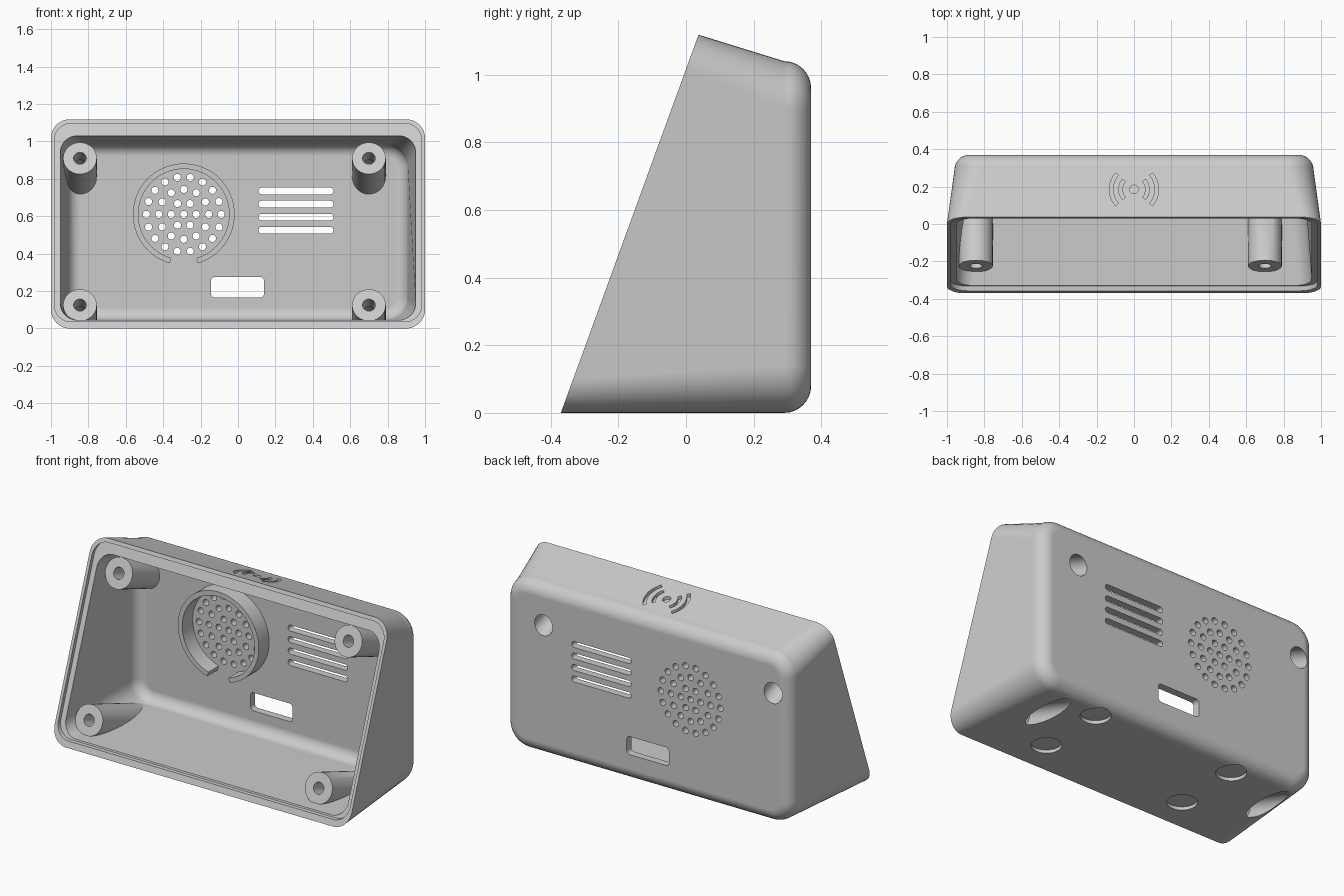
import bpy, bmesh, math
from mathutils import Vector

if "Cube" in bpy.data.objects:
    bpy.data.objects.remove(bpy.data.objects["Cube"], do_unlink=True)

grey = bpy.data.materials.new("light grey plastic")
grey.use_nodes = True
COLOUR = (0.6, 0.6, 0.6, 1)
grey.diffuse_color = COLOUR
grey.node_tree.nodes["Principled BSDF"].inputs["Base Color"].default_value = COLOUR

TILT = math.radians(20)                       # lean of the open front
AXIS = Vector((0, math.cos(TILT), -math.sin(TILT)))


def front_y(z, depth=0):
    return -0.37 + z * math.tan(TILT) + depth


def top_z(y):
    return 1.118 - 0.308 * (y - 0.037)


# ---------- helpers ----------
def finish(name, bm):
    bmesh.ops.recalc_face_normals(bm, faces=bm.faces)
    mesh = bpy.data.meshes.new(name)
    bm.to_mesh(mesh)
    bm.free()
    mesh.materials.append(grey)
    obj = bpy.data.objects.new(name, mesh)
    bpy.context.scene.collection.objects.link(obj)
    return obj


def loft(bm, rings):
    loops = [[bm.verts.new(p) for p in ring] for ring in rings]
    for a, b in zip(loops, loops[1:]):
        for i in range(len(a)):
            j = (i + 1) % len(a)
            bm.faces.new((a[i], a[j], b[j], b[i]))
    bm.faces.new(loops[0])
    bm.faces.new(loops[-1])


def cylinder(bm, start, axis, r, length, seg=32):
    axis = Vector(axis).normalized()
    mat = axis.to_track_quat('Z', 'Y').to_matrix().to_4x4()
    mat.translation = Vector(start) + axis * length / 2
    bmesh.ops.create_cone(bm, cap_ends=True, segments=seg, radius1=r,
                          radius2=r, depth=length, matrix=mat)


def rounded_rect(x0, x1, z0, z1, r, seg=10):
    pts = []
    corners = ((x1 - r, z1 - r), (x0 + r, z1 - r), (x0 + r, z0 + r), (x1 - r, z0 + r))
    for k, (cx, cz) in enumerate(corners):
        for i in range(seg + 1):
            a = math.pi / 2 * (k + i / seg)
            pts.append((cx + r * math.cos(a), cz + r * math.sin(a)))
    return pts


def arc_band(cx, cy, r0, r1, a0, a1, seg):
    angles = [math.radians(a0 + (a1 - a0) * i / seg) for i in range(seg + 1)]
    outer = [(cx + r1 * math.cos(a), cy + r1 * math.sin(a)) for a in angles]
    inner = [(cx + r0 * math.cos(a), cy + r0 * math.sin(a)) for a in reversed(angles)]
    return outer + inner


def slant_ring(hw, z0, z1, r, depth):
    return [(x, front_y(z, depth), z) for x, z in rounded_rect(-hw, hw, z0, z1, r)]


def filleted_back(hw, z0, z1, r, back, f, steps=8):
    rings = []
    for i in range(steps + 1):
        a = math.pi / 2 * i / steps
        d = f * (1 - math.cos(a))
        y = back - f + f * math.sin(a)
        rings.append([(x, y, z) for x, z in
                      rounded_rect(-hw + d, hw - d, z0 + d, z1 - d, r - d)])
    return rings


def boolean(target, tool, op='DIFFERENCE', keep=False):
    mod = target.modifiers.new("cut", 'BOOLEAN')
    mod.operation = op
    mod.solver = 'EXACT'
    mod.object = tool
    bpy.context.view_layer.update()
    with bpy.context.temp_override(object=target, active_object=target):
        bpy.ops.object.modifier_apply(modifier=mod.name)
    if not keep:
        bpy.data.objects.remove(tool, do_unlink=True)


# ---------- housing: outer form ----------
def outer_form(name):
    bm = bmesh.new()
    loft(bm, [slant_ring(1, 0, 1.118, 0.1, 0)]
         + filleted_back(0.96, 0, 1.04, 0.14, 0.37, 0.08))
    return finish(name, bm)


housing = outer_form("housing")

# cavity and stepped lip
bm = bmesh.new()
loft(bm, [slant_ring(0.95, 0.045, 1.03, 0.09, -0.1),
          slant_ring(0.95, 0.045, 1.03, 0.09, 0.03)]
     + filleted_back(0.908, 0.045, 0.985, 0.12, 0.325, 0.065))
boolean(housing, finish("cavity_cutter", bm))
bm = bmesh.new()
loft(bm, [slant_ring(0.982, 0.036, 1.096, 0.09, d) for d in (-0.1, 0.025)])
boolean(housing, finish("lip_cutter", bm))

# ---------- screw posts, trimmed to the housing form ----------
post_starts = [Vector((x, front_y(z, 0.1), z)) for x in (-0.845, 0.70) for z in (0.125, 0.91)]
bm = bmesh.new()
for p in post_starts:
    cylinder(bm, p, AXIS, 0.09, 0.8, 40)
posts = finish("screw_posts", bm)
boolean(posts, outer_form("trim_form"), 'INTERSECT')
boolean(housing, posts, 'UNION')

# counterbores from outside, then narrow screw holes
for r, start, length in ((0.06, 0.12, 0.9), (0.034, -0.05, 0.25)):
    bm = bmesh.new()
    for p in post_starts:
        cylinder(bm, p + AXIS * start, AXIS, r, length)
    boolean(housing, finish("bore_cutter", bm))

# ---------- back openings: speaker grille, vents, cable window ----------
SPEAKER_X, SPEAKER_Z = -0.29, 0.61
bm = bmesh.new()
for ring in range(4):
    count = max(1, 6 * ring)
    for i in range(count):
        a = math.tau * i / count
        r = ring * 0.0667
        cylinder(bm, (SPEAKER_X + r * math.cos(a), 0.25, SPEAKER_Z + r * math.sin(a)),
                 (0, 1, 0), 0.019, 0.2, 20)
openings = [(0.11, 0.51, 0.525 + 0.07 * i - 0.018, 0.525 + 0.07 * i + 0.018, 0.016)
            for i in range(4)]
openings.append((-0.145, 0.14, 0.165, 0.275, 0.022))
for spec in openings:
    loft(bm, [[(x, y, z) for x, z in rounded_rect(*spec, seg=5)] for y in (0.25, 0.45)])
boolean(housing, finish("back_cutter", bm))

# ---------- foot recesses underneath ----------
bm = bmesh.new()
for x in (-0.475, 0.475):
    for y in (-0.165, 0.245):
        cylinder(bm, (x, y, -0.1), (0, 0, 1), 0.083, 0.12, 40)
boolean(housing, finish("foot_cutter", bm))

# ---------- engraved signal arcs on the top ----------
bm = bmesh.new()
shapes = [arc_band(0, 0.185, r0, r0 + 0.02, mid - 42, mid + 42, 14)
          for r0 in (0.062, 0.112) for mid in (0, 180)]
shapes.append([(0.023 * math.cos(math.tau * i / 24), 0.185 + 0.023 * math.sin(math.tau * i / 24))
               for i in range(24)])
for pts in shapes:
    loft(bm, [[(x, y, top_z(y) + d) for x, y in pts] for d in (-0.02, 0.05)])
boolean(housing, finish("signal_cutter", bm))

# ---------- speaker holder: open ring inside the back ----------
bm = bmesh.new()
band = arc_band(SPEAKER_X, SPEAKER_Z, 0.243, 0.272, -74, 254, 64)
loft(bm, [[(x, y, z) for x, z in band] for y in (0.225, 0.33)])
speaker_holder = finish("speaker_holder", bm)

# ---------- shading ----------
bpy.ops.object.select_all(action='DESELECT')
for obj in (housing, speaker_holder):
    obj.select_set(True)
    bpy.context.view_layer.objects.active = obj
bpy.ops.object.shade_smooth_by_angle(angle=math.radians(30))
for obj in (housing, speaker_holder):
    mod = obj.modifiers.new("even shading", 'WEIGHTED_NORMAL')
    mod.keep_sharp = True
